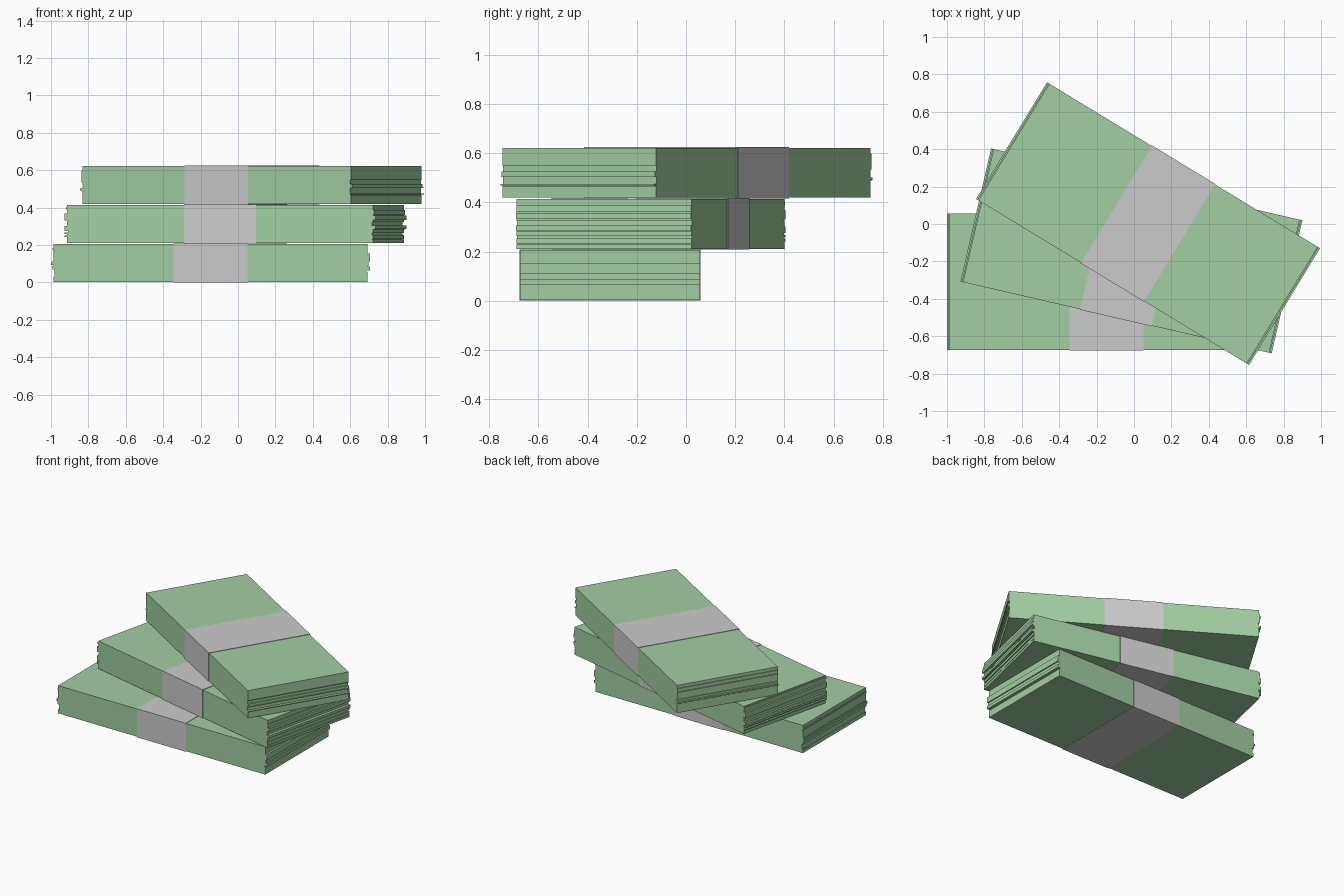
import bpy, bmesh, math, random
from mathutils import Matrix

if "Cube" in bpy.data.objects:
    bpy.data.objects.remove(bpy.data.objects["Cube"])

random.seed(4)
LENGTH, WIDTH, HEIGHT = 1.68, 0.73, 0.203
BAND, GAP = 0.395, 0.003

green = bpy.data.materials.new("note_green")
green.diffuse_color = (0.36, 0.62, 0.36, 1)
green.use_nodes = True
green.node_tree.nodes["Principled BSDF"].inputs["Base Color"].default_value = green.diffuse_color
paper = bpy.data.materials.new("band_grey")
paper.diffuse_color = (0.6, 0.6, 0.6, 1)
paper.use_nodes = True
paper.node_tree.nodes["Principled BSDF"].inputs["Base Color"].default_value = paper.diffuse_color


def make_object(name, bm, mat, matrix):
    bmesh.ops.recalc_face_normals(bm, faces=bm.faces[:])
    me = bpy.data.meshes.new(name)
    bm.to_mesh(me)
    bm.free()
    me.materials.append(mat)
    ob = bpy.data.objects.new(name, me)
    ob.matrix_world = matrix
    bpy.context.collection.objects.link(ob)


def ragged_end(side):
    """Stepped outline of the loose note edges, bottom to top."""
    cuts = [0] + sorted(random.uniform(0.01, HEIGHT - 0.01) for _ in range(16)) + [HEIGHT]
    pts = []
    for i, (lo, hi) in enumerate(zip(cuts, cuts[1:])):
        out = random.choice([-0.006, 0, 0, 0.006, 0.014]) if 0 < i < 16 else 0
        x = side * (LENGTH / 2 + out)
        for p in ((x, lo), (x, hi)):
            if not pts or p != pts[-1]:
                pts.append(p)
    return pts


def bundle(name, x, y, z, angle):
    matrix = Matrix.Translation((x, y, z)) @ Matrix.Rotation(math.radians(angle), 4, 'Z')
    # block of notes: stepped profile extruded across the width
    bm = bmesh.new()
    outline = ragged_end(1) + ragged_end(-1)[::-1]
    face = bm.faces.new([bm.verts.new((px, -WIDTH / 2, pz + GAP)) for px, pz in outline])
    ext = bmesh.ops.extrude_face_region(bm, geom=[face])
    moved = [v for v in ext["geom"] if isinstance(v, bmesh.types.BMVert)]
    bmesh.ops.translate(bm, verts=moved, vec=(0, WIDTH, 0))
    make_object(name + "_notes", bm, green, matrix)
    # paper band wrapped round the middle
    bm = bmesh.new()
    bmesh.ops.create_cube(bm, size=1)
    bmesh.ops.scale(bm, verts=bm.verts, vec=(BAND, WIDTH + 2 * GAP, HEIGHT + 2 * GAP))
    bmesh.ops.translate(bm, verts=bm.verts, vec=(0, 0, HEIGHT / 2 + GAP))
    make_object(name + "_band", bm, paper, matrix)


bundle("bottom_bundle", -0.147, -0.309, 0, 0)
bundle("middle_bundle", -0.014, -0.144, 0.208, -13)
bundle("top_bundle", 0.075, 0.002, 0.416, -31.3)
